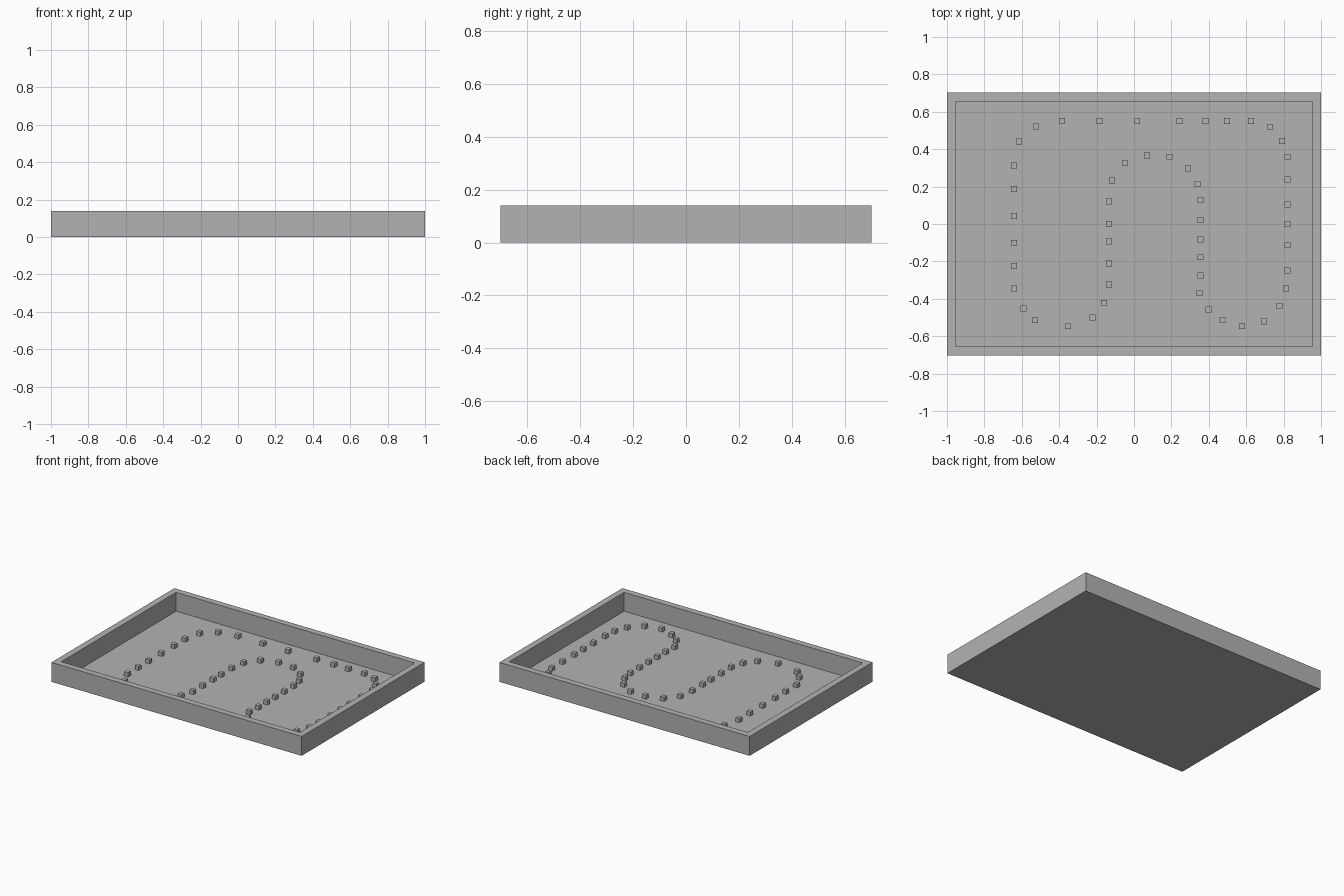
import bpy, bmesh
from mathutils import Vector

if "Cube" in bpy.data.objects:
    bpy.data.objects.remove(bpy.data.objects["Cube"])

grey = bpy.data.materials.new("plain grey")
grey.diffuse_color = (0.45, 0.45, 0.45, 1)
grey.use_nodes = True
grey.node_tree.nodes["Principled BSDF"].inputs["Base Color"].default_value = grey.diffuse_color


def make_object(name, bm):
    bmesh.ops.recalc_face_normals(bm, faces=bm.faces)
    mesh = bpy.data.meshes.new(name)
    bm.to_mesh(mesh)
    bm.free()
    mesh.materials.append(grey)
    obj = bpy.data.objects.new(name, mesh)
    bpy.context.collection.objects.link(obj)
    return obj


def add_box(bm, centre, size):
    for v in bmesh.ops.create_cube(bm, size=1)["verts"]:
        v.co = Vector([c + k * s for c, k, s in zip(centre, v.co, size)])


# Tray: a block whose top is inset to a rim and sunk to a thin floor
HEIGHT, FLOOR = 0.14, 0.004
bm = bmesh.new()
add_box(bm, (0, 0, HEIGHT / 2), (2, 1.404, HEIGHT))
bm.faces.ensure_lookup_table()
top = max(bm.faces, key=lambda f: f.calc_center_median().z)
bmesh.ops.inset_region(bm, faces=[top], thickness=0.066)
wall = bmesh.ops.extrude_discrete_faces(bm, faces=[top])["faces"][0]
for v in wall.verts:
    v.co.z = FLOOR
make_object("tray", bm)

# Course of the pegs, clockwise round the closed loop
course = [
    # top straight and right-hand side
    (-.385, .55), (-.185, .55), (.017, .55), (.243, .55), (.382, .55),
    (.498, .55), (.625, .55), (.727, .52), (.792, .443), (.82, .36),
    (.82, .238), (.82, .105), (.82, 0), (.82, -.114), (.82, -.248),
    (.812, -.345), (.778, -.439), (.695, -.521), (.578, -.547),
    # inner arch
    (.473, -.513), (.398, -.457), (.35, -.37), (.355, -.275), (.355, -.178),
    (.355, -.083), (.355, .022), (.355, .128), (.34, .214), (.289, .297),
    (.19, .36), (.069, .366), (-.048, .325), (-.118, .233), (-.134, .12),
    (-.134, 0), (-.134, -.094), (-.134, -.211), (-.134, -.324),
    (-.161, -.421), (-.222, -.5),
    # left-hand side
    (-.353, -.547), (-.529, -.515), (-.591, -.451), (-.642, -.345),
    (-.642, -.224), (-.642, -.1), (-.642, .043), (-.642, .187),
    (-.642, .312), (-.615, .441), (-.524, .522)]

# Small cube pegs standing on the floor
PEG = 0.031
bm = bmesh.new()
for x, y in course:
    add_box(bm, (x, y, FLOOR + PEG / 2 - 0.001), (PEG, PEG, PEG))
make_object("pegs", bm)
